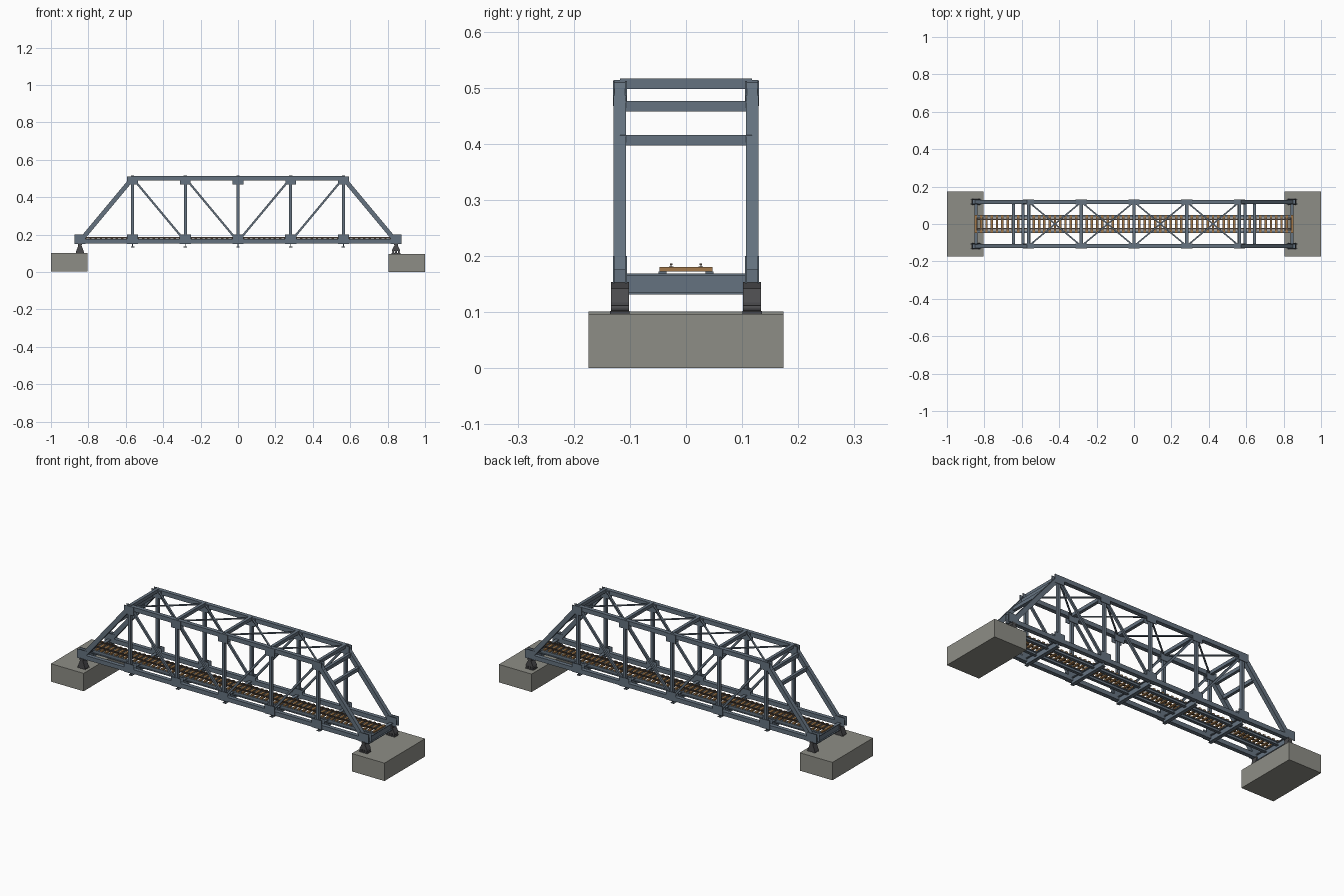
import bpy, bmesh, math
from mathutils import Vector, Matrix

if "Cube" in bpy.data.objects:
    bpy.data.objects.remove(bpy.data.objects["Cube"])


def material(name, rgb):
    m = bpy.data.materials.new(name)
    m.diffuse_color = (*rgb, 1)
    m.use_nodes = True
    m.node_tree.nodes["Principled BSDF"].inputs["Base Color"].default_value = m.diffuse_color
    return m


STEEL = material("steel", (0.13, 0.17, 0.215))
CONCRETE = material("concrete", (0.27, 0.27, 0.24))
TIMBER = material("timber", (0.36, 0.19, 0.07))
RAIL = material("rail", (0.09, 0.065, 0.05))
IRON = material("iron", (0.07, 0.07, 0.075))


def finish(bm, name, mat):
    bmesh.ops.recalc_face_normals(bm, faces=bm.faces)
    me = bpy.data.meshes.new(name)
    bm.to_mesh(me)
    bm.free()
    me.materials.append(mat)
    ob = bpy.data.objects.new(name, me)
    bpy.context.collection.objects.link(ob)
    return ob


def beam(bm, p, q, w, h):
    """Box member from p to q, w sideways and h deep."""
    p, q = Vector(p), Vector(q)
    d = (q - p).normalized()
    side = Vector((0, 0, 1)).cross(d)
    side = side.normalized() if side.length > 1e-4 else Vector((0, 1, 0))
    up = d.cross(side)
    m = Matrix((d * (q - p).length, side * w, up * h)).transposed().to_4x4()
    bmesh.ops.create_cube(bm, size=1, matrix=Matrix.Translation((p + q) / 2) @ m)


def i_beam(bm, p, q, w, h, t=0.004):
    """I-section: web and two flanges."""
    beam(bm, p, q, t, h)
    for s in (-1, 1):
        off = Vector((0, 0, s * (h - t) / 2))
        beam(bm, Vector(p) + off, Vector(q) + off, w, t)


def box(bm, x0, x1, y0, y1, z0, z1):
    beam(bm, (x0, (y0 + y1) / 2, (z0 + z1) / 2), (x1, (y0 + y1) / 2, (z0 + z1) / 2),
         y1 - y0, z1 - z0)


def extrude_y(bm, profile, y0, y1):
    f = bm.faces.new([bm.verts.new((x, y0, z)) for x, z in profile])
    g = bmesh.ops.extrude_face_region(bm, geom=[f])["geom"]
    bmesh.ops.translate(bm, vec=(0, y1 - y0, 0),
                        verts=[v for v in g if isinstance(v, bmesh.types.BMVert)])


P, Y, ZB, ZT = 0.2817, 0.118, 0.164, 0.502   # panel length, truss plane, chord heights
END = 3 * P

# Side trusses
for side, s in (("front", -1), ("back", 1)):
    y = s * Y
    bm = bmesh.new()
    beam(bm, (-END - 0.018, y, ZB), (END + 0.018, y, ZB), 0.022, 0.023)
    beam(bm, (-2 * P - 0.01, y, ZT), (2 * P + 0.01, y, ZT), 0.022, 0.023)
    finish(bm, side + "_chords", STEEL)

    bm = bmesh.new()
    for k in (-1, 1):
        beam(bm, (k * END, y, ZB), (k * 2 * P, y, ZT), 0.022, 0.024)
    finish(bm, side + "_end_posts", STEEL)

    bm = bmesh.new()
    for i in range(-2, 3):
        beam(bm, (i * P, y, ZB), (i * P, y, ZT), 0.016, 0.016)
    finish(bm, side + "_verticals", STEEL)

    bm = bmesh.new()
    for k in (-1, 1):
        for i in (1, 2):
            beam(bm, (k * i * P, y, ZT), (k * (i - 1) * P, y, ZB), 0.012, 0.011)
    finish(bm, side + "_diagonals", STEEL)

    # Gusset plates on both faces of each joint
    bm = bmesh.new()
    for f in (-1, 1):
        ya, yb = sorted((y + f * 0.0095, y + f * 0.0125))
        for i in range(-3, 4):
            box(bm, i * P - 0.03, i * P + 0.03, ya, yb, 0.151, 0.2)
        for i in range(-2, 3):
            box(bm, i * P - 0.029, i * P + 0.029, ya, yb, 0.467, 0.512)
    finish(bm, side + "_gusset_plates", STEEL)

# Floor beams and stringers
bm = bmesh.new()
for i in range(-3, 4):
    i_beam(bm, (i * P, -Y, 0.15), (i * P, Y, 0.15), 0.018, 0.037)
finish(bm, "floor_beams", STEEL)
bm = bmesh.new()
for s in (-1, 1):
    i_beam(bm, (-END, s * 0.042, 0.162), (END, s * 0.042, 0.162), 0.014, 0.021)
finish(bm, "stringers", STEEL)

# Top struts, portal struts and crossed lateral bracing
bm = bmesh.new()
for i in range(-2, 3):
    beam(bm, (i * P, -Y, 0.507), (i * P, Y, 0.507), 0.017, 0.018)
finish(bm, "top_struts", STEEL)
bm = bmesh.new()
for k in (-1, 1):
    for z in (0.406, 0.467):
        x = k * (END - P * (z - ZB) / (ZT - ZB))
        beam(bm, (x, -Y, z), (x, Y, z), 0.016, 0.019)
finish(bm, "portal_struts", STEEL)
bm = bmesh.new()
for i in range(-2, 2):
    for s in (-1, 1):
        beam(bm, (i * P, s * Y, 0.504), ((i + 1) * P, -s * Y, 0.504), 0.008, 0.006)
finish(bm, "top_lateral_bracing", STEEL)

# Track
bm = bmesh.new()
for i in range(-30, 31):
    x = i * P / 10
    box(bm, x - 0.0065, x + 0.0065, -0.047, 0.047, 0.1725, 0.180)
finish(bm, "ties", TIMBER)
bm = bmesh.new()
for s in (-1, 1):
    y = s * 0.0265
    box(bm, -END, END, y - 0.004, y + 0.004, 0.18, 0.1815)
    box(bm, -END, END, y - 0.001, y + 0.001, 0.1815, 0.185)
    box(bm, -END, END, y - 0.002, y + 0.002, 0.184, 0.187)
finish(bm, "rails", RAIL)

# Abutments
for name, x0, z0 in (("left_abutment", -1, 0.004), ("right_abutment", 0.804, 0)):
    bm = bmesh.new()
    box(bm, x0, x0 + 0.196, -0.174, 0.174, z0, z0 + 0.097)
    finish(bm, name, CONCRETE)

# Bearings: fixed shoes on the left, rollers on the right
for name, k in (("fixed_bearings", -1), ("roller_bearings", 1)):
    bm = bmesh.new()
    low = 0.106 if k < 0 else 0.117
    for s in (-1, 1):
        y0, y1 = s * Y - 0.016, s * Y + 0.016
        x = k * END
        box(bm, x - 0.024, x + 0.024, y0 - 0.001, y1 + 0.001, 0.096, 0.102)
        extrude_y(bm, [(x - 0.022, low - 0.005), (x + 0.022, low - 0.005), (x + 0.022, low),
                       (x + 0.009, 0.142), (x + 0.012, 0.154), (x - 0.012, 0.154),
                       (x - 0.009, 0.142), (x - 0.022, low)], y0, y1)
        if k > 0:
            for dx in (-0.015, 0, 0.015):
                m = Matrix.Translation((x + dx, s * Y, 0.107)) @ Matrix.Rotation(math.pi / 2, 4, 'X')
                bmesh.ops.create_cone(bm, cap_ends=True, segments=16, radius1=0.006,
                                      radius2=0.006, depth=0.032, matrix=m)
    finish(bm, name, IRON)
